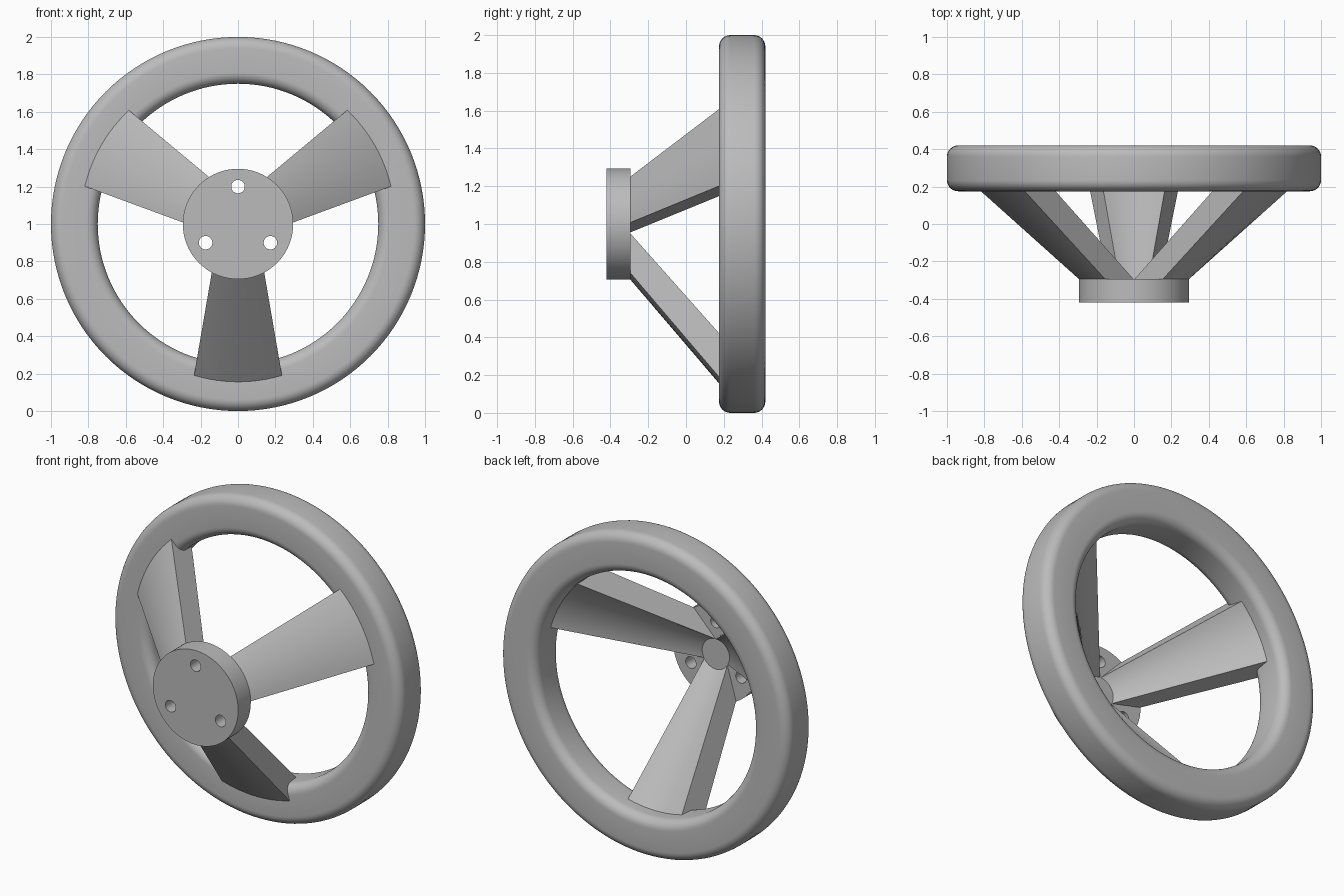
import bpy, bmesh
from math import sin, cos, asin, pi, radians

cube = bpy.data.objects.get("Cube")
if cube:
    bpy.data.objects.remove(cube, do_unlink=True)

CENTRE_Z = 1.0
HUB_FRONT, HUB_BACK, HUB_R = -0.42, -0.295, 0.295
RIM_FRONT, RIM_BACK, RIM_IN, RIM_OUT, ROUND = 0.175, 0.42, 0.75, 1.0, 0.06

grey = bpy.data.materials.new("Plain Grey")
grey.use_nodes = True
colour = (0.5, 0.5, 0.5, 1)
grey.diffuse_color = colour
grey.node_tree.nodes["Principled BSDF"].inputs["Base Color"].default_value = colour


def finish(name, bm):
    """Turn a bmesh into a grey object with sharp edges kept."""
    bmesh.ops.recalc_face_normals(bm, faces=bm.faces)
    mesh = bpy.data.meshes.new(name)
    bm.to_mesh(mesh)
    bm.free()
    mesh.materials.append(grey)
    obj = bpy.data.objects.new(name, mesh)
    bpy.context.collection.objects.link(obj)
    bpy.ops.object.select_all(action='DESELECT')
    obj.select_set(True)
    bpy.context.view_layer.objects.active = obj
    bpy.ops.object.shade_smooth_by_angle(angle=radians(30))
    return obj


def polar(r, angle, y):
    """Point at a radius and angle around the wheel axis."""
    return (r * cos(angle), y, CENTRE_Z + r * sin(angle))


def bridge(bm, a, b):
    """Join two closed loops of vertices with quads."""
    n = len(a)
    for i in range(n):
        bm.faces.new((a[i], a[(i + 1) % n], b[(i + 1) % n], b[i]))


# Rim: rounded square section swept around the axis
def make_rim(steps=128, corner=8):
    lo, hi = RIM_IN + ROUND, RIM_OUT - ROUND
    front, back = RIM_FRONT + ROUND, RIM_BACK - ROUND
    section = []
    for k, (r, y) in enumerate([(hi, back), (lo, back), (lo, front), (hi, front)]):
        for i in range(corner + 1):
            a = (k + i / corner) * pi / 2
            section.append((r + ROUND * cos(a), y + ROUND * sin(a)))
    bm = bmesh.new()
    loops = [[bm.verts.new(polar(r, 2 * pi * s / steps, y)) for r, y in section]
             for s in range(steps)]
    for s in range(steps):
        bridge(bm, loops[s], loops[(s + 1) % steps])
    finish("rim", bm)


# Disc along the axis, used for the hub and its bolt holes
def make_disc(name, radius, front, back, sides, r=0, angle=0):
    cx, _, cz = polar(r, angle, 0)
    bm = bmesh.new()
    ends = [[bm.verts.new((cx + radius * cos(2 * pi * i / sides), y,
                           cz + radius * sin(2 * pi * i / sides)))
             for i in range(sides)] for y in (front, back)]
    bridge(bm, *ends)
    for end in ends:
        bm.faces.new(end)
    return finish(name, bm)


def make_hub():
    hub = make_disc("hub", HUB_R, HUB_FRONT, HUB_BACK, 96)
    for k in range(3):
        cutter = make_disc("bolt_hole_cutter", 0.036, HUB_FRONT - 0.1, HUB_BACK + 0.1,
                           32, 0.2, radians(90 + 120 * k))
        cutter.hide_render = True
        mod = hub.modifiers.new("bolt_hole", 'BOOLEAN')
        mod.operation, mod.solver, mod.object = 'DIFFERENCE', 'EXACT', cutter
        bpy.context.view_layer.objects.active = hub
        bpy.ops.object.modifier_apply(modifier=mod.name)
        bpy.data.objects.remove(cutter, do_unlink=True)
    bpy.ops.object.select_all(action='DESELECT')
    hub.select_set(True)
    bpy.ops.object.shade_smooth_by_angle(angle=radians(30))


# Spoke: conical outer and inner faces, widening from the hub into the rim
def make_spoke(name, angle, segs=12):
    bm = bmesh.new()

    def arc(y, r0, r_slope, w0, w_slope, flip):
        d = y - HUB_BACK
        r = r0 + r_slope * d
        half = asin((w0 + w_slope * d) / r) * flip
        return [bm.verts.new(polar(r, angle + half * (2 * i / segs - 1), y))
                for i in range(segs + 1)]

    def loop(y_outer, y_inner):
        return (arc(y_outer, HUB_R - 0.001, 1.17, 0.14, 0.202, 1)
                + arc(y_inner, 0.095, 1.09, 0.08, 0.177, -1))

    near, far = loop(HUB_BACK - 0.003, HUB_BACK - 0.003), loop(0.25, 0.335)
    bridge(bm, near, far)
    # Ends are closed with strips between the two arcs
    for end in (near, far):
        for i in range(segs):
            bm.faces.new((end[i], end[i + 1], end[-2 - i], end[-1 - i]))
    finish(name, bm)


make_rim()
make_hub()
for name, degrees in (("left_spoke", 30), ("right_spoke", 150), ("lower_spoke", 270)):
    make_spoke(name, radians(degrees))
